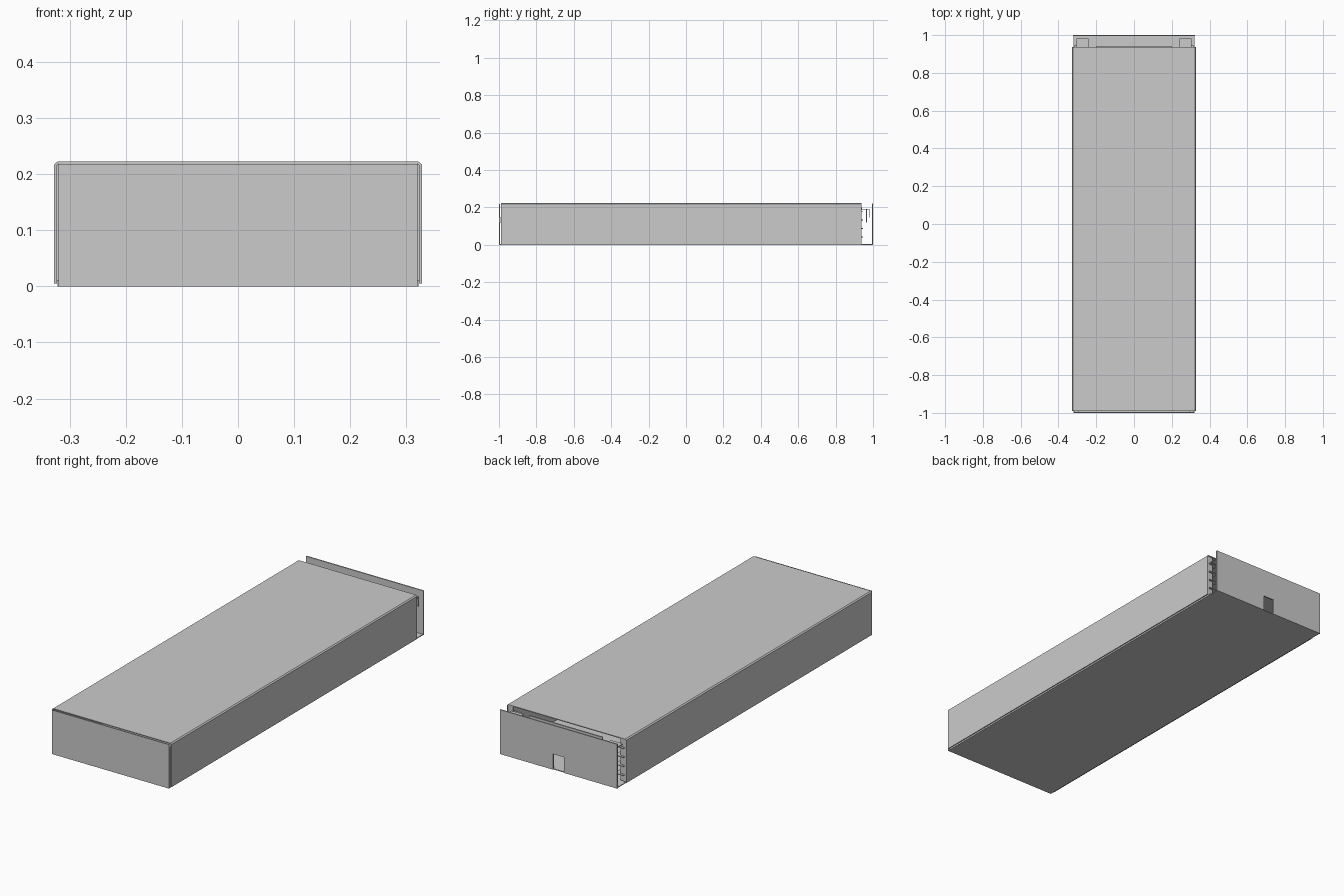
import bpy, bmesh

if "Cube" in bpy.data.objects:
    bpy.data.objects.remove(bpy.data.objects["Cube"])


def box(name, x0, x1, y0, y1, z0, z1):
    bpy.ops.mesh.primitive_cube_add(size=1, location=((x0 + x1) / 2, (y0 + y1) / 2, (z0 + z1) / 2))
    ob = bpy.context.object
    ob.name = name
    ob.scale = (x1 - x0, y1 - y0, z1 - z0)
    bpy.ops.object.transform_apply(location=False, rotation=False, scale=True)
    return ob


def extrude_xz(name, pts, y0, y1):
    """Closed x/z outline swept along y."""
    bm = bmesh.new()
    face = bm.faces.new([bm.verts.new((x, y0, z)) for x, z in pts])
    ext = bmesh.ops.extrude_face_region(bm, geom=[face])
    bmesh.ops.translate(bm, vec=(0, y1 - y0, 0),
                        verts=[v for v in ext["geom"] if isinstance(v, bmesh.types.BMVert)])
    bmesh.ops.recalc_face_normals(bm, faces=bm.faces)
    me = bpy.data.meshes.new(name)
    bm.to_mesh(me)
    bm.free()
    ob = bpy.data.objects.new(name, me)
    bpy.context.collection.objects.link(ob)
    return ob


# thin tray: floor and two end plates
box("tray_floor", -0.32, 0.32, -0.997, 0.997, 0, 0.004)
box("front_plate", -0.32, 0.32, -1.0, -0.994, 0, 0.218)

# back plate with a notch for the cable
extrude_xz("back_plate", [(-0.322, 0), (-0.03, 0), (-0.03, 0.078), (0.03, 0.078),
                          (0.03, 0), (0.322, 0), (0.322, 0.22), (-0.322, 0.22)], 0.994, 1.0)

# folded sheet cover, slid forward so that a gap is left at the back
outer = [(-0.328, 0.005), (-0.328, 0.217), (-0.322, 0.222),
         (0.322, 0.222), (0.328, 0.217), (0.328, 0.005)]
inner = [(0.323, 0.005), (0.323, 0.215), (0.320, 0.218),
         (-0.320, 0.218), (-0.323, 0.215), (-0.323, 0.005)]
extrude_xz("cover", outer + inner, -0.99, 0.937)

for s, side in ((-1, "left"), (1, "right")):
    def sbox(name, x0, x1, *rest):
        a, b = sorted((s * x0, s * x1))
        return box(side + "_" + name, a, b, *rest)

    # tray side wall and folded flanges behind the cover
    sbox("tray_wall", 0.315, 0.319, -0.99, 0.935, 0.004, 0.20)
    sbox("cover_end_flange", 0.295, 0.323, 0.930, 0.934, 0.01, 0.217)
    # stacked tabs at the open end
    for i in range(4):
        z = 0.04 + i * 0.045
        sbox("tab_%d" % i, 0.27, 0.318, 0.90, 0.945, z, z + 0.004)
    # latch bracket bridging the gap
    sbox("latch_plate", 0.24, 0.305, 0.93, 0.982, 0.188, 0.192)
    sbox("latch_lip", 0.24, 0.305, 0.978, 0.982, 0.145, 0.19)
    sbox("latch_stem", 0.265, 0.28, 0.962, 0.968, 0.12, 0.19)
    # front catch
    sbox("front_catch", 0.29, 0.318, -0.994, -0.985, 0.12, 0.145)

# strip under the cover's rear edge
box("rear_strip", -0.2, 0.2, 0.935, 0.942, 0.185, 0.20)
